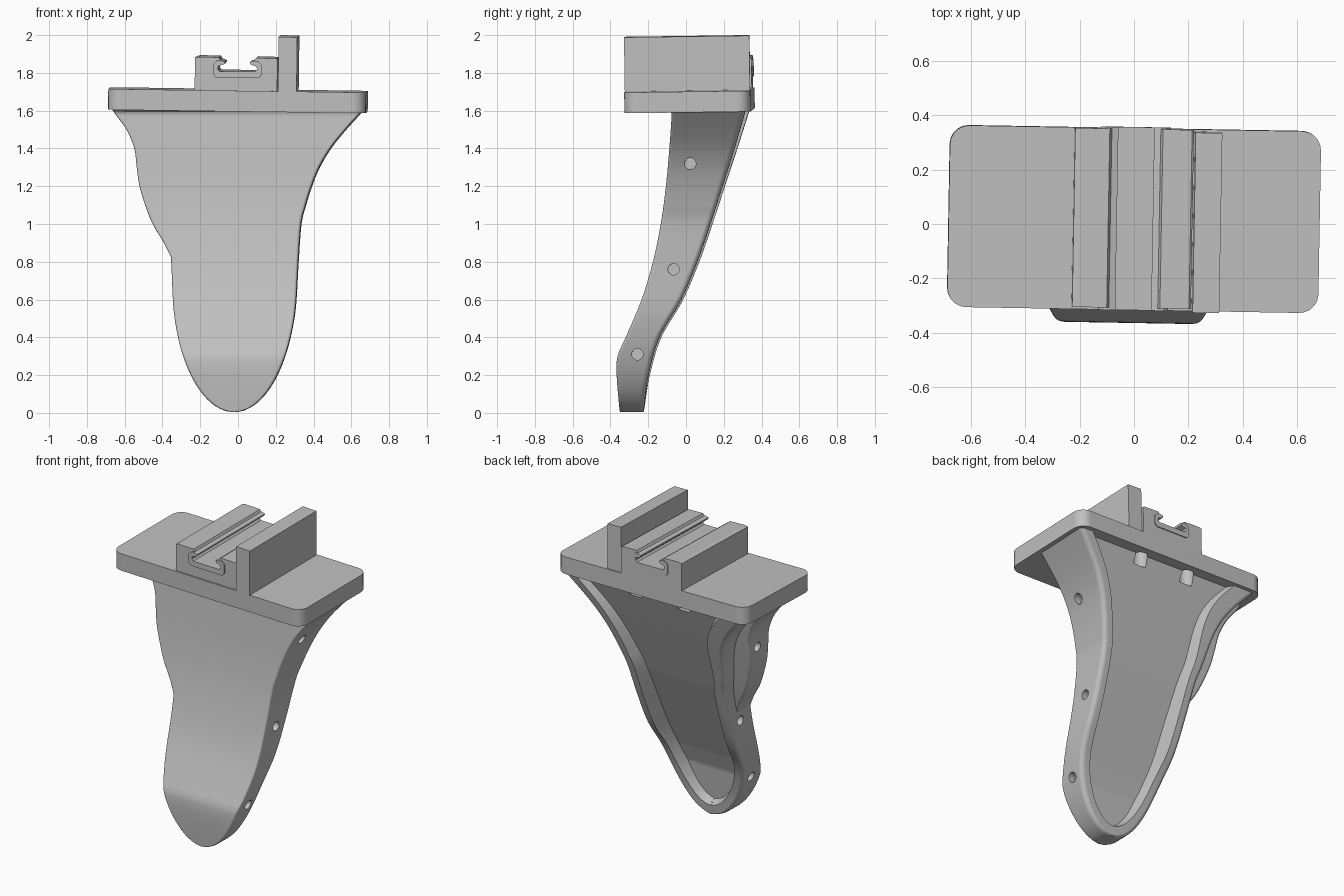
import bpy, bmesh, math
from mathutils import Vector, Matrix

if "Cube" in bpy.data.objects:
    bpy.data.objects.remove(bpy.data.objects["Cube"])

grey = bpy.data.materials.new("plain_grey")
grey.diffuse_color = (0.53, 0.53, 0.53, 1)
grey.use_nodes = True
grey.node_tree.nodes["Principled BSDF"].inputs["Base Color"].default_value = grey.diffuse_color


def finish(name, bm, mat=None):
    bmesh.ops.recalc_face_normals(bm, faces=bm.faces)
    me = bpy.data.meshes.new(name)
    bm.to_mesh(me)
    bm.free()
    ob = bpy.data.objects.new(name, me)
    bpy.context.collection.objects.link(ob)
    me.materials.append(grey)
    if mat:
        ob.matrix_world = mat
    return ob


def loft(name, sections, mat=None):
    bm = bmesh.new()
    rings = [[bm.verts.new(p) for p in s] for s in sections]
    n = len(rings[0])
    for a, b in zip(rings, rings[1:]):
        for i in range(n):
            j = (i + 1) % n
            bm.faces.new((a[i], a[j], b[j], b[i]))
    bm.faces.new(rings[0])
    bm.faces.new(rings[-1][::-1])
    return finish(name, bm, mat)


def prism_y(name, profile, y0, y1, mat):
    return loft(name, [[(x, y, z) for x, z in profile] for y in (y0, y1)], mat)


def cylinder(name, centre, r, length, axis):
    bm = bmesh.new()
    rot = Matrix.Rotation(math.pi / 2, 4, 'Y') if axis == 'X' else Matrix()
    bmesh.ops.create_cone(bm, cap_ends=True, segments=32, radius1=r, radius2=r,
                          depth=length, matrix=Matrix.Translation(centre) @ rot)
    return finish(name, bm)


def cut(ob, cutters):
    for c in cutters:
        m = ob.modifiers.new("cut", 'BOOLEAN')
        m.operation, m.solver, m.object = 'DIFFERENCE', 'EXACT', c
        bpy.context.view_layer.objects.active = ob
        bpy.ops.object.modifier_apply(modifier=m.name)


def spline(pts, steps=8):
    """Smooth curve through 2D points."""
    p = [Vector(q) for q in pts]
    p = [2 * p[0] - p[1]] + p + [2 * p[-1] - p[-2]]
    out = []
    for i in range(1, len(p) - 2):
        a, b, c, d = p[i - 1:i + 3]
        for s in range(steps):
            t = s / steps
            out.append(0.5 * (2 * b + (c - a) * t + (2 * a - 5 * b + 4 * c - d) * t * t
                              + (3 * b - a - 3 * c + d) * t ** 3))
    return out + [p[-2]]


def lookup(curve, z):
    """Value of a (value, z) curve at height z."""
    for a, b in zip(curve, curve[1:]):
        if z <= b.y:
            t = (z - a.y) / max(b.y - a.y, 1e-6)
            return a.x + (b.x - a.x) * max(t, 0)
    return curve[-1].x


# Leg curves: half width (elliptic foot), front face, back rim, hollow floor, side lobe
CX = -0.015
foot = [(.33 * math.sin(math.radians(a)), .004 + .7 * (1 - math.cos(math.radians(a))))
        for a in (2, 10, 20, 30, 40, 50, 60, 70, 80)]
width = spline(foot + [(.336, .8), (.35, 1.0), (.374, 1.1), (.405, 1.2), (.446, 1.3),
                       (.505, 1.4), (.585, 1.5), (.68, 1.605), (.70, 1.63)])
front = spline([(-.35, 0), (-.363, .18), (-.363, .27), (-.352, .32), (-.315, .4), (-.23, .6),
                (-.17, .8), (-.128, 1.0), (-.1, 1.2), (-.08, 1.4), (-.06, 1.63)])
back = spline([(-.225, 0), (-.195, .2), (-.135, .4), (-.02, .6), (.065, .8), (.135, 1.0),
               (.2, 1.2), (.265, 1.4), (.335, 1.63)])
floor = [Vector(p) for p in ((-.28, 0), (-.268, .1), (-.245, .3), (-.2, .42), (-.12, .6),
                             (.04, .97), (.2, 1.38), (.29, 1.62), (.35, 1.8))]
lobe = spline([(-.35, .82), (-.39, .9), (-.45, 1.0), (-.49, 1.1), (-.52, 1.2), (-.535, 1.3),
               (-.548, 1.4), (-.59, 1.5), (-.655, 1.59), (-.67, 1.62)])


def flare(z, r):
    """Fillet where the leg meets the plate."""
    t = min(max((z - 1.603 + r) / r, 0), 1)
    return r * (1 - math.sqrt(1 - t * t))


def slim(z):
    """How far the left edge stays inside the mirrored right edge near the top."""
    t = min(max((z - 1.05) / .5, 0), 1)
    return .07 * t * t * (3 - 2 * t)


def rounded(x0, x1, y0, y1, z, rf, rb):
    """Rectangle section with rounded front and back corners."""
    pts = []
    for x, y, r, a0 in ((x0, y0, rf, 180), (x1, y0, rf, 270), (x1, y1, rb, 0), (x0, y1, rb, 90)):
        r = min(r, (x1 - x0) * .45)
        cx = x + r if x == x0 else x - r
        cy = y + r if y == y0 else y - r
        for k in range(6):
            a = math.radians(a0 + k * 18)
            pts.append((cx + r * math.cos(a), cy + r * math.sin(a), z))
    return pts


# Curved leg
leg = loft("curved_leg", [rounded(CX - w + slim(z), CX + min(w, .68), lookup(front, z) - flare(z, .025),
                                  lookup(back, z), z, .015, .028) for w, z in width])


# Hollow in the back of the leg, tapering towards its floor
def inset(i, d):
    t = (width[min(i + 1, len(width) - 1)] - width[max(i - 1, 0)]).normalized()
    return max(width[i].x - t.y * d, .004), width[i].y + t.x * d


secs = []
for i in range(len(width)):
    (wf, zf), (wr, zr) = inset(i, .085), inset(i, .055)
    yf, yr = lookup(floor, zf), lookup(back, zr) + .02
    lf, lr = 1.8 * slim(zf), 1.8 * slim(zr)
    secs.append([(CX - wf + lf, yf, zf), (CX + wf, yf, zf), (CX + wr, yr, zr),
                 (CX - wr + lr, yr, zr)])
secs.append([(x, y, 1.85) for x, y, z in secs[-1]])
pocket = loft("pocket_cutter", secs)

# Lobe on the left side of the leg
secs = []
for x, z in lobe:
    inner = CX - lookup(width, z) + slim(z) + .032
    f, b = lookup(front, z), lookup(back, z)
    secs.append(rounded(min(x, inner - .03), inner, f + .0005 - flare(z, .025),
                        f + (b - f) * .6, z, .012, .02))
side_lobe = loft("side_lobe", secs)

# Blind screw holes in both side walls, and two upright ones at the back of the plate
drills = []
for y, z in ((.03, 1.32), (-.06, .76), (-.253, .31)):
    right = CX + lookup(width, z)
    left = lookup(lobe, z) if z > 1 else CX - lookup(width, z)
    drills += [cylinder("hole_cutter", (x, y, z), .03, .12, 'X') for x in (right + .02, left - .02)]
plate_drills = [cylinder("plate_hole_cutter", (x, .265, 1.605), .045, .13, 'Z')
                for x in (-.175, .17)]
cut(leg, [pocket] + drills + plate_drills)
cut(side_lobe, drills[:2])
turn = Matrix.Rotation(math.radians(-1), 4, 'Z')
leg.matrix_world = side_lobe.matrix_world = turn

# Top plate with rounded corners, very slightly tilted
top = (Matrix.Translation((0, .02, 1.655)) @ Matrix.Rotation(math.radians(-1), 4, 'Z')
       @ Matrix.Rotation(math.radians(.8), 4, 'Y') @ Matrix.Rotation(math.radians(.8), 4, 'X'))
plate = loft("top_plate", [rounded(-.683, .683, -.336, .333, z, .07, .07)
                           for z in (-.055, .055)], top)
for c in plate_drills:
    c.matrix_world = turn
bpy.context.view_layer.update()
cut(plate, plate_drills)

# Upright wall beside the rail
wall = prism_y("upright_wall", [(.217, .05), (.315, .05), (.315, .342), (.217, .344)],
               -.338, .325, top)

# Rail holder block with a lipped slot
lip = [(.098, .23), (.09, .215), (.066, .208), (.07, .195), (.102, .184), (.104, .168),
       (.094, .157)]
slot = lip + [(-x, z) for x, z in lip[::-1]]
holder = prism_y("rail_holder", [(-.225, .05), (.212, .05), (.212, .222), (.205, .228)] + slot
                 + [(-.205, .232), (-.225, .227)], -.326, .333, top)

# Slotted rail lining the slot, standing slightly proud at both ends
rail = prism_y("slotted_rail", [(.112, .123), (.128, .14), (.128, .195), (.11, .212)] + slot[1:-1]
               + [(-.11, .212), (-.128, .195), (-.128, .14), (-.112, .123)], -.335, .339, top)

# Remove the cutters, smooth the curved faces
for c in drills + plate_drills + [pocket]:
    bpy.data.objects.remove(c)
bpy.ops.object.select_all(action='DESELECT')
for ob in (leg, side_lobe, plate):
    ob.select_set(True)
bpy.context.view_layer.objects.active = leg
bpy.ops.object.shade_smooth_by_angle(angle=math.radians(30))
for ob in (leg, side_lobe, plate):
    m = ob.modifiers.new("even_shading", 'WEIGHTED_NORMAL')
    m.keep_sharp = True
